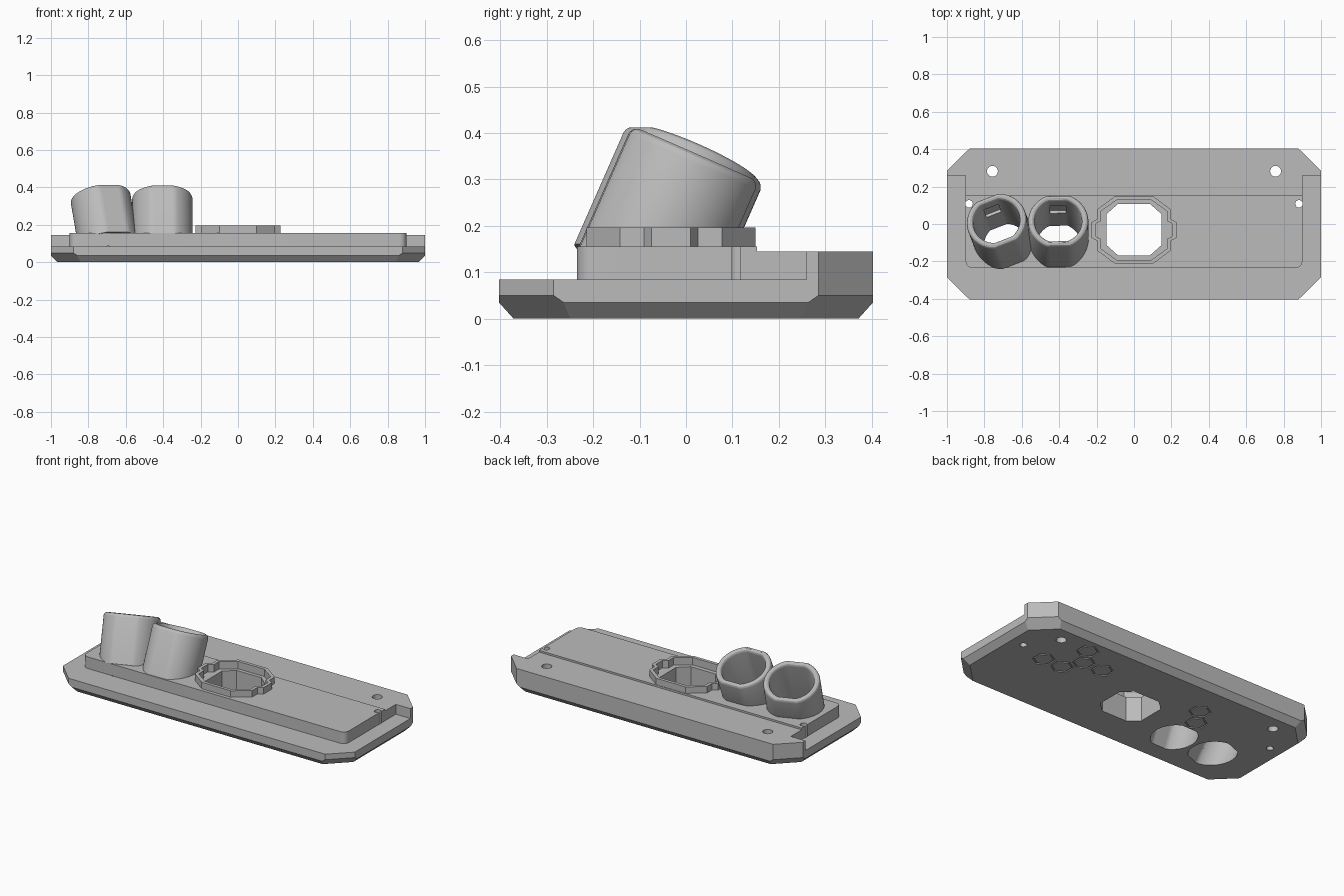
import bpy, bmesh, math
from mathutils import Vector, Matrix

cube = bpy.data.objects.get("Cube")
if cube:
    bpy.data.objects.remove(cube, do_unlink=True)

grey = bpy.data.materials.new("plain grey")
grey.use_nodes = True
COLOUR = (0.5, 0.5, 0.5, 1)
grey.diffuse_color = COLOUR
grey.node_tree.nodes["Principled BSDF"].inputs["Base Color"].default_value = COLOUR


def add_loft(bm, layers, matrix=Matrix()):
    """Closed solid through layers of (outline, height)."""
    rings = [[bm.verts.new(matrix @ Vector((x, y, z))) for x, y in pts] for pts, z in layers]
    for low, high in zip(rings, rings[1:]):
        for i in range(len(low)):
            bm.faces.new((low[i - 1], low[i], high[i], high[i - 1]))
    bm.faces.new(rings[0][::-1])
    bm.faces.new(rings[-1])


def make(name, bm):
    bmesh.ops.recalc_face_normals(bm, faces=bm.faces)
    mesh = bpy.data.meshes.new(name)
    bm.to_mesh(mesh)
    bm.free()
    mesh.materials.append(grey)
    obj = bpy.data.objects.new(name, mesh)
    bpy.context.collection.objects.link(obj)
    return obj


def solid(name, *prisms):
    bm = bmesh.new()
    for pts, low, high in prisms:
        add_loft(bm, [(pts, low), (pts, high)])
    return make(name, bm)


def combine(target, tool, operation):
    mod = target.modifiers.new("combine", 'BOOLEAN')
    mod.operation, mod.solver, mod.object = operation, 'EXACT', tool
    bpy.context.view_layer.objects.active = target
    bpy.ops.object.modifier_apply(modifier=mod.name)
    bpy.data.objects.remove(tool, do_unlink=True)


def rect(x0, x1, y0, y1):
    return [(x0, y0), (x1, y0), (x1, y1), (x0, y1)]


def ngon(cx, cy, r, n, turn=0.0):
    return [(cx + r * math.cos(math.tau * i / n + turn),
             cy + r * math.sin(math.tau * i / n + turn)) for i in range(n)]


def four_way(quarter, cy=0.0):
    """Mirror a quarter outline, running from +x to +y, into a closed one."""
    right = [(x, -y) for x, y in quarter[::-1]] + quarter
    return [(x, cy + y) for x, y in right + [(-x, y) for x, y in right[::-1]]]


# Main plate with clipped corners and a chamfered underside
bm = bmesh.new()
outline = four_way([(1, 0.285), (0.88, 0.403)])
add_loft(bm, [(outline, 0), (outline, 0.145)])
cuts = []
for s in (-1, 1):
    cuts += [((s, 0, 0.035), (s, 0, -1)), ((0, s * 0.403, 0.035), (0, s, -0.9))]
    cuts += [((s, t * 0.285, 0.05), (s * 0.7, t * 0.71, -1)) for t in (-1, 1)]
for point, normal in cuts:
    bmesh.ops.bisect_plane(bm, geom=bm.verts[:] + bm.edges[:] + bm.faces[:],
                           plane_co=point, plane_no=normal, clear_outer=True)
    bmesh.ops.holes_fill(bm, edges=[e for e in bm.edges if e.is_boundary])
plate = make("base_plate", bm)

# Lowered front ledge, rear deck and raised platform with rounded front corners
combine(plate, solid("ledge_cut", (rect(-2, 2, -2, 0.26), 0.084, 1)), 'DIFFERENCE')
combine(plate, solid("rear_deck", (rect(-0.9, 0.9, 0.1, 0.3), 0.06, 0.145)), 'UNION')
R = 0.035
corner = [(0.9 - R + R * math.sin(a), -0.235 + R - R * math.cos(a))
          for a in (math.pi / 2 * i / 6 for i in range(7))]
platform = corner + [(0.9, 0.153), (-0.9, 0.153)] + [(-x, y) for x, y in corner[::-1]]
combine(plate, solid("platform", (platform, 0.06, 0.156)), 'UNION')


# Stepped octagonal collar round the central opening
def collar(d):
    return four_way([(0.227 - d, 0.042 - d / 2), (0.197 - d, 0.058 - d / 2),
                     (0.197 - d, 0.11 - d / 2), (0.1 - d / 2, 0.182 - d)], -0.032)


combine(plate, solid("collar", (collar(0), 0.1, 0.196)), 'UNION')
combine(plate, solid("collar_recess", (collar(0.02), 0.15, 0.3)), 'DIFFERENCE')
opening = four_way([(0.147, 0.083), (0.085, 0.138)], -0.03)
combine(plate, solid("opening", (opening, -0.1, 0.3)), 'DIFFERENCE')


# Two leaning tubes, flattened front and back, with rounded lips
def section(r):
    return [(x, max(-r * 0.92, min(r * 0.92, y))) for x, y in ngon(0, 0, r, 64)]


def lip(r, end, s):
    edge = [(0, -0.018), (0.002, -0.011), (0.006, -0.005), (0.015, 0)]
    return [(section(r), end)] + [(section(r + s * d), z) for d, z in edge]


frames = []
for x, lean in ((-0.737, -0.17), (-0.405, -0.01)):
    axis = Vector((lean, 0.44, 1)).normalized()
    side = axis.cross(Vector((0, 0, 1))).normalized()
    frame = Matrix((side, axis.cross(side), axis)).transposed().to_4x4()
    frame.translation = (x, 0.02, 0.355)
    frames.append(frame)
for frame in frames:
    bm = bmesh.new()
    add_loft(bm, lip(0.161, -0.285, -1), frame)
    combine(plate, make("tube", bm), 'UNION')
for frame in frames:
    bm = bmesh.new()
    add_loft(bm, lip(0.126, -0.6, 1) + [(section(0.141), 0.03)], frame)
    combine(plate, make("tube_bore", bm), 'DIFFERENCE')
    bm = bmesh.new()
    slot = rect(-0.042, 0.042, 0.09, 0.132)
    add_loft(bm, [(slot, -0.17), (slot, -0.07)], frame)
    combine(plate, make("bore_slot", bm), 'DIFFERENCE')

# Screw holes
holes = [(ngon(s * x, y, r, 24), -0.1, 0.3) for s in (-1, 1)
         for x, y, r in ((0.757, 0.282, 0.029), (0.882, 0.108, 0.02))]
combine(plate, solid("screw_holes", *holes), 'DIFFERENCE')

# Engraved honeycomb outlines under the plate
cells = [(0.5, 0.17), (0.37, 0.17), (0.565, 0.28), (0.565, 0.06), (0.695, 0.06),
         (-0.33, 0.17), (-0.395, 0.06)]
for name, r, low, high, mode in (("grooves", 0.064, -0.05, 0.006, 'DIFFERENCE'),
                                 ("islands", 0.054, 0, 0.02, 'UNION')):
    hexes = [(ngon(x, y, r, 6, math.pi / 6), low, high) for x, y in cells]
    combine(plate, solid(name, *hexes), mode)

bpy.ops.object.select_all(action='DESELECT')
plate.select_set(True)
bpy.context.view_layer.objects.active = plate
bpy.ops.object.shade_smooth_by_angle(angle=math.radians(25))
